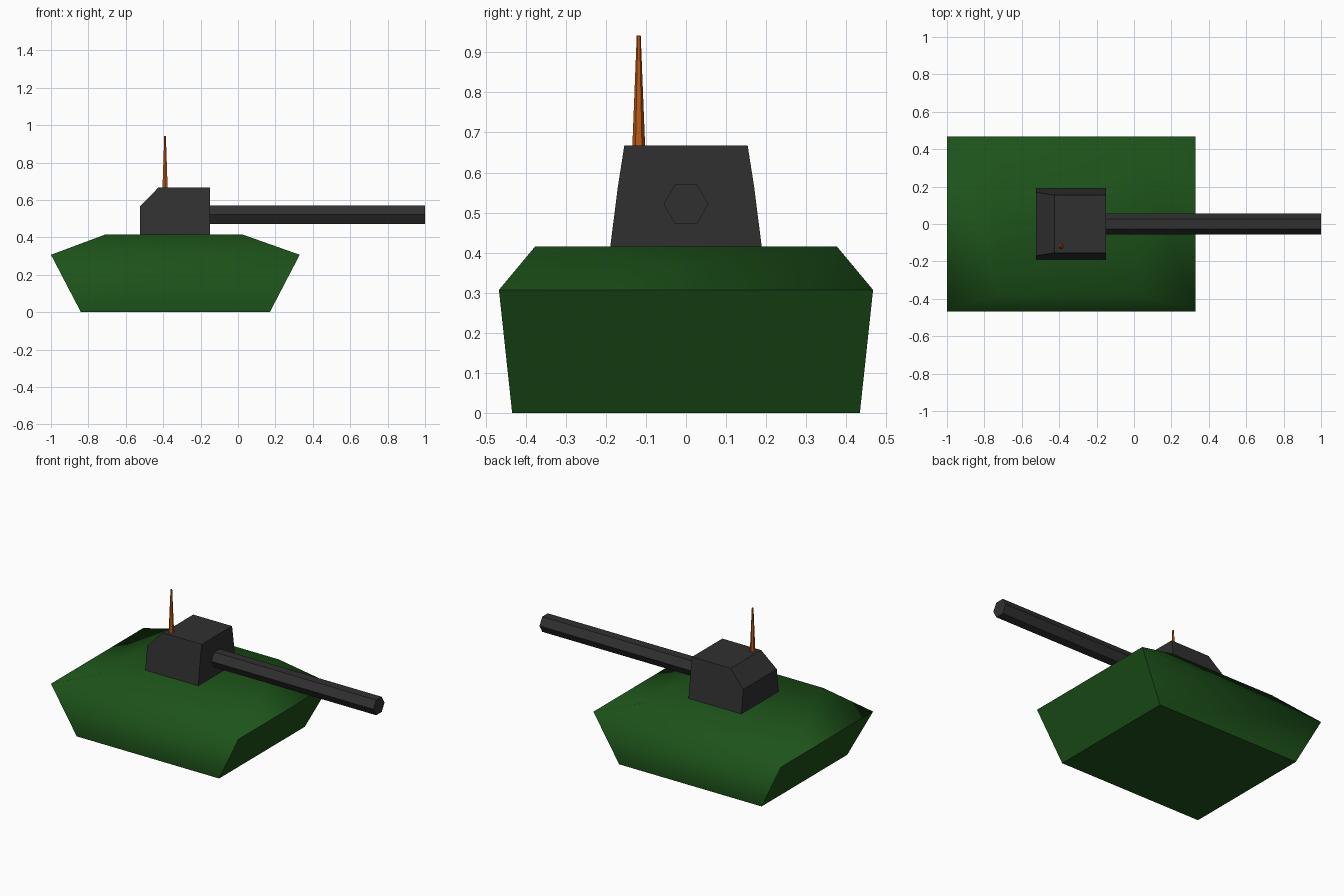
import bpy, bmesh, math

if "Cube" in bpy.data.objects:
    bpy.data.objects.remove(bpy.data.objects["Cube"])


def material(name, rgb):
    m = bpy.data.materials.new(name)
    m.diffuse_color = (*rgb, 1)
    m.use_nodes = True
    m.node_tree.nodes["Principled BSDF"].inputs["Base Color"].default_value = m.diffuse_color
    return m


GREEN = material("green_paint", (0.012, 0.085, 0.01))
DARK = material("dark_metal", (0.03, 0.03, 0.03))
ORANGE = material("orange_metal", (0.5, 0.1, 0.008))


def finish(obj, mat, angle):
    obj.data.materials.append(mat)
    bpy.ops.object.select_all(action='DESELECT')
    obj.select_set(True)
    bpy.context.view_layer.objects.active = obj
    bpy.ops.object.shade_smooth_by_angle(angle=math.radians(angle))


def stacked(name, sections, mat, angle):
    """Solid lofted through rectangles given as (x_min, x_max, half_width, z)."""
    bm = bmesh.new()
    rings = [[bm.verts.new(p) for p in
              ((x0, -w, z), (x1, -w, z), (x1, w, z), (x0, w, z))]
             for x0, x1, w, z in sections]
    bm.faces.new(rings[0][::-1])
    bm.faces.new(rings[-1])
    for lo, hi in zip(rings, rings[1:]):
        for i in range(4):
            j = (i + 1) % 4
            bm.faces.new((lo[i], lo[j], hi[j], hi[i]))
    bmesh.ops.recalc_face_normals(bm, faces=bm.faces[:])
    mesh = bpy.data.meshes.new(name)
    bm.to_mesh(mesh)
    bm.free()
    obj = bpy.data.objects.new(name, mesh)
    bpy.context.collection.objects.link(obj)
    finish(obj, mat, angle)


def hex_rod(name, r1, r2, length, loc, rot, mat, angle):
    bpy.ops.mesh.primitive_cone_add(vertices=6, radius1=r1, radius2=r2,
                                    depth=length, location=loc, rotation=rot)
    obj = bpy.context.object
    obj.name = name
    finish(obj, mat, angle)


# Hull: flared tub with a sloped deck
stacked("hull", [(-0.84, 0.17, 0.434, 0),
                 (-1.0, 0.33, 0.467, 0.307),
                 (-0.71, 0.025, 0.377, 0.415)], GREEN, 60)

# Turret: tapered sides, upright front, chamfered rear
stacked("turret", [(-0.525, -0.15, 0.189, 0.415),
                   (-0.525, -0.15, 0.17, 0.565),
                   (-0.425, -0.15, 0.154, 0.667)], DARK, 30)

# Gun barrel: hexagonal, points to the sides
hex_rod("gun_barrel", 0.056, 0.056, 1.15, (0.425, 0, 0.521),
        (0, math.pi / 2, 0), DARK, 30)

# Antenna: slim tapered rod
hex_rod("antenna", 0.016, 0.005, 0.277, (-0.39, -0.118, 0.8035),
        (0, 0, 0), ORANGE, 30)
